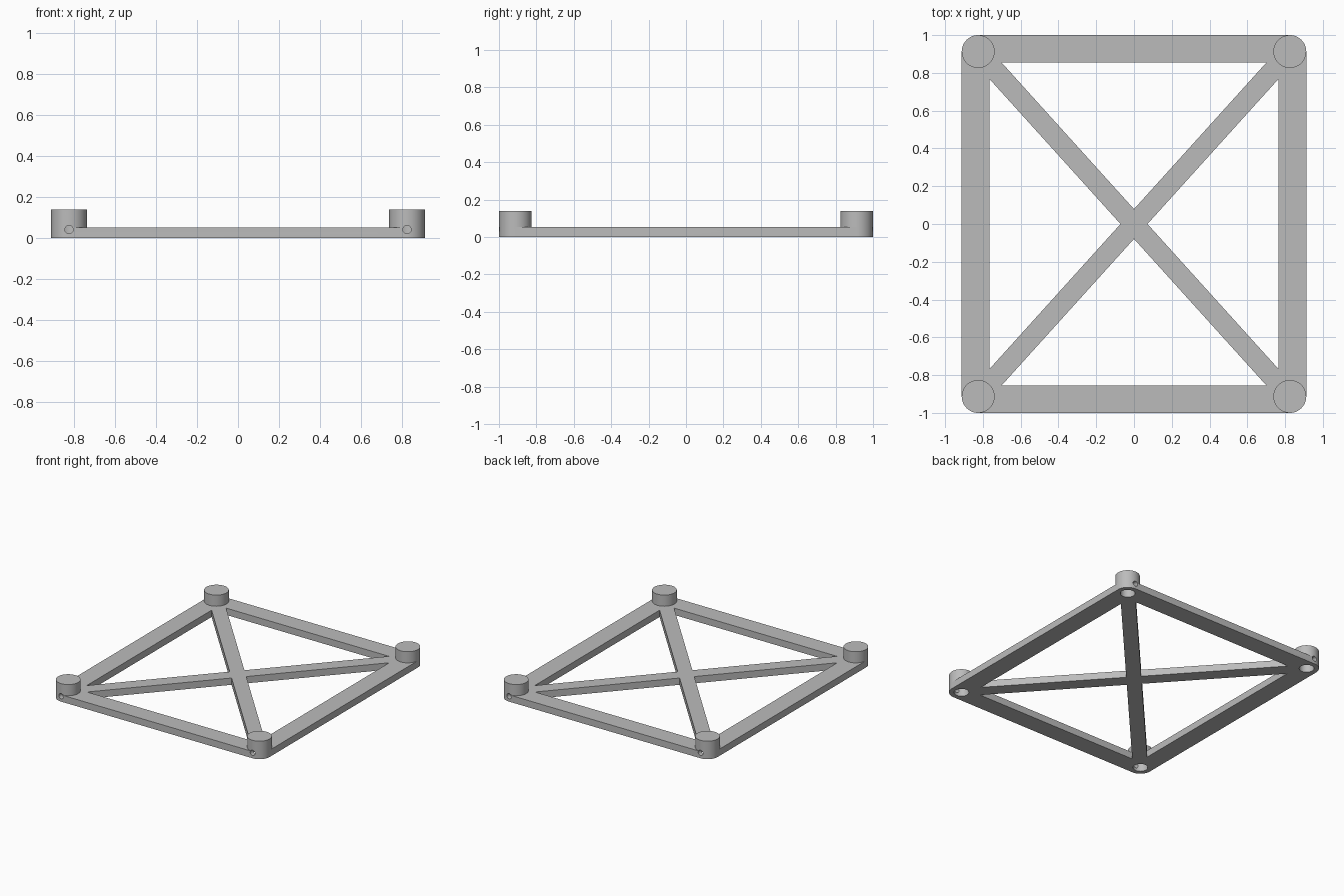
import bpy, bmesh, math
from mathutils import Vector

cube = bpy.data.objects.get("Cube")
if cube:
    bpy.data.objects.remove(cube, do_unlink=True)

PX, PY = 0.825, 0.913          # post centres
R, SOCKET_R, PIN_R = 0.087, 0.052, 0.02
RAIL_H, POST_H = 0.053, 0.14
IX, IY = 0.766, 0.856          # inner edges of the rails
HALF = 0.053                   # half width of the diagonal braces
SEG = 64

grey = bpy.data.materials.new("plain grey")
grey.use_nodes = True
grey.diffuse_color = (0.5, 0.5, 0.5, 1)
grey.node_tree.nodes["Principled BSDF"].inputs["Base Color"].default_value = (0.5, 0.5, 0.5, 1)


def prism(name, outline, z0, z1):
    """Upright prism from a 2D outline."""
    bm = bmesh.new()
    base = bm.faces.new([bm.verts.new((x, y, z0)) for x, y in outline])
    top = bmesh.ops.extrude_face_region(bm, geom=[base])["geom"]
    bmesh.ops.translate(bm, vec=(0, 0, z1 - z0),
                        verts=[v for v in top if isinstance(v, bmesh.types.BMVert)])
    bmesh.ops.recalc_face_normals(bm, faces=bm.faces)
    mesh = bpy.data.meshes.new(name)
    bm.to_mesh(mesh)
    bm.free()
    mesh.materials.append(grey)
    obj = bpy.data.objects.new(name, mesh)
    bpy.context.collection.objects.link(obj)
    return obj


def arc(cx, cy, r, start, sweep, n):
    return [(cx + r * math.cos(start + sweep * i / n), cy + r * math.sin(start + sweep * i / n))
            for i in range(n + 1)]


def circle(cx, cy, r):
    return arc(cx, cy, r, 0, math.tau, SEG)[:-1]


def combine(target, tool, operation):
    """Apply a boolean and drop the tool object."""
    mod = target.modifiers.new(operation, 'BOOLEAN')
    mod.operation, mod.solver, mod.object = operation, 'EXACT', tool
    bpy.context.view_layer.objects.active = target
    bpy.ops.object.modifier_apply(modifier=mod.name)
    bpy.data.objects.remove(tool, do_unlink=True)


# Rounded rectangular plate
corners = [(1, 1), (-1, 1), (-1, -1), (1, -1)]
outline = []
for i, (sx, sy) in enumerate(corners):
    outline += arc(sx * PX, sy * PY, R, i * math.pi / 2, math.pi / 2, SEG // 4)
frame = prism("cross_braced_frame", outline, 0, RAIL_H)

# Triangular openings between rails and braces
length = math.hypot(PX, PY)
gap_x, gap_y = HALF * length / PY, HALF * length / PX
for s in (1, -1):
    reach_y = (IX - gap_x) * PY / PX
    reach_x = (IY - gap_y) * PX / PY
    side = [(s * gap_x, 0), (s * IX, reach_y), (s * IX, -reach_y)]
    end = [(0, s * gap_y), (reach_x, s * IY), (-reach_x, s * IY)]
    for tri in (side, end):
        combine(frame, prism("opening_cutter", tri, -0.1, 0.2), 'DIFFERENCE')

# Corner posts with a blind socket below and a pin hole on the outer end
for sx, sy in corners:
    x, y = sx * PX, sy * PY
    combine(frame, prism("post", circle(x, y, R), RAIL_H, POST_H), 'UNION')
for sx, sy in corners:
    x, y = sx * PX, sy * PY
    combine(frame, prism("socket_cutter", circle(x, y, SOCKET_R), -0.05, 0.105), 'DIFFERENCE')
    pin = prism("pin_cutter", circle(0, 0, PIN_R), 0, 0.15)
    pin.rotation_euler = (-sy * math.pi / 2, 0, 0)
    pin.location = (x, y, 0.042)
    bpy.context.view_layer.update()
    combine(frame, pin, 'DIFFERENCE')

# Clean seams and shade the round walls smooth
bm = bmesh.new()
bm.from_mesh(frame.data)
bmesh.ops.remove_doubles(bm, verts=bm.verts, dist=0.0002)
bmesh.ops.dissolve_limit(bm, angle_limit=0.01, verts=bm.verts, edges=bm.edges)
bm.to_mesh(frame.data)
bm.free()
bpy.ops.object.select_all(action='DESELECT')
frame.select_set(True)
bpy.context.view_layer.objects.active = frame
bpy.ops.object.shade_smooth_by_angle(angle=math.radians(30))
